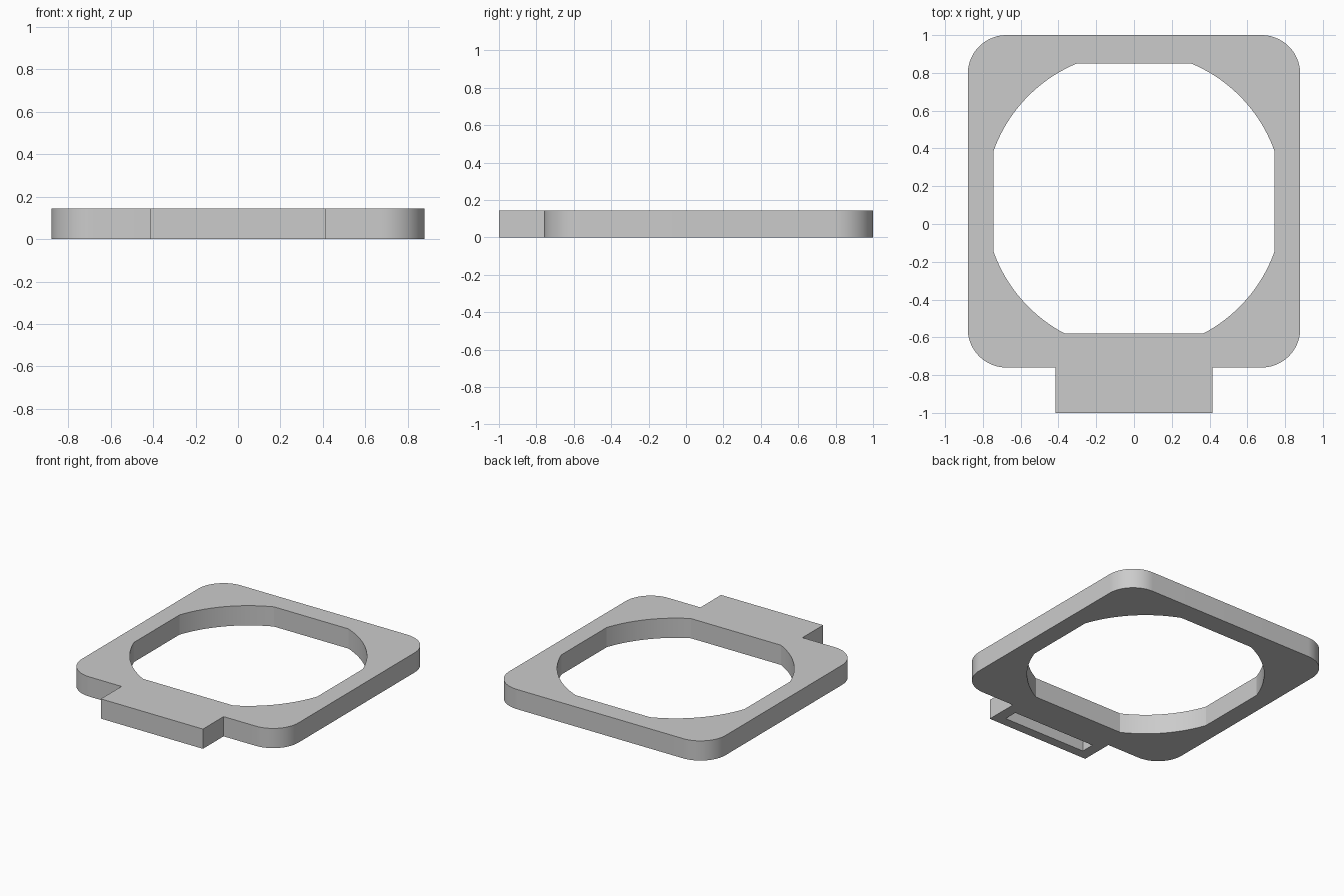
import bpy
import bmesh
from math import acos, asin, cos, pi, radians, sin

cube = bpy.data.objects.get("Cube")
if cube:
    bpy.data.objects.remove(cube, do_unlink=True)

THICK = 0.145
HALF_W, BACK, FRONT = 0.88, 1.0, -0.76
CORNER_R = 0.205
TAB_HALF, TAB_FRONT = 0.415, -1.0
HOLE_R, HOLE_Y = 0.79, 0.12
HOLE_HALF, HOLE_BACK, HOLE_FRONT = 0.745, 0.85, -0.58


def arc(cx, cy, r, start, end, steps=20):
    """Points along an arc, angles in radians."""
    angles = [start + (end - start) * i / steps for i in range(steps + 1)]
    return [(cx + r * cos(a), cy + r * sin(a)) for a in angles]


def mirrored(half):
    """Close a right-hand half profile, listed front to back, across x = 0."""
    return half + [(-x, y) for x, y in reversed(half)]


def prism(name, points, bottom, top):
    """Extrude a closed outline between two heights."""
    bm = bmesh.new()
    face = bm.faces.new([bm.verts.new((x, y, bottom)) for x, y in points])
    extruded = bmesh.ops.extrude_face_region(bm, geom=[face])["geom"]
    moved = [v for v in extruded if isinstance(v, bmesh.types.BMVert)]
    bmesh.ops.translate(bm, verts=moved, vec=(0, 0, top - bottom))
    bmesh.ops.recalc_face_normals(bm, faces=bm.faces)
    mesh = bpy.data.meshes.new(name)
    bm.to_mesh(mesh)
    bm.free()
    obj = bpy.data.objects.new(name, mesh)
    bpy.context.collection.objects.link(obj)
    return obj


def cut(target, cutter):
    """Subtract the cutter, then discard it."""
    cutter.hide_render = True
    mod = target.modifiers.new("cut", "BOOLEAN")
    mod.operation = "DIFFERENCE"
    mod.solver = "EXACT"
    mod.object = cutter
    bpy.context.view_layer.objects.active = target
    bpy.ops.object.modifier_apply(modifier=mod.name)
    bpy.data.objects.remove(cutter, do_unlink=True)


# Rounded square plate with the front tab in one outline
inset = HALF_W - CORNER_R
plate_half = [(TAB_HALF, TAB_FRONT), (TAB_HALF, FRONT)]
plate_half += arc(inset, FRONT + CORNER_R, CORNER_R, -pi / 2, 0)
plate_half += arc(inset, BACK - CORNER_R, CORNER_R, 0, pi / 2)
frame = prism("frame_plate", mirrored(plate_half), 0, THICK)

# Round opening flattened on its four sides
side = acos(HOLE_HALF / HOLE_R)
hole_half = arc(0, HOLE_Y, HOLE_R, asin((HOLE_FRONT - HOLE_Y) / HOLE_R), -side)
hole_half += arc(0, HOLE_Y, HOLE_R, side, asin((HOLE_BACK - HOLE_Y) / HOLE_R))
cut(frame, prism("opening_cutter", mirrored(hole_half), -0.1, THICK + 0.1))

# Slot recessed into the underside of the tab
slot_half = [(0.335, -0.93), (0.335, -0.83)]
cut(frame, prism("slot_cutter", mirrored(slot_half), -0.1, 0.11))

# Smooth curved walls, crisp rims
bpy.ops.object.select_all(action="DESELECT")
frame.select_set(True)
bpy.context.view_layer.objects.active = frame
bpy.ops.object.shade_smooth_by_angle(angle=radians(15))
